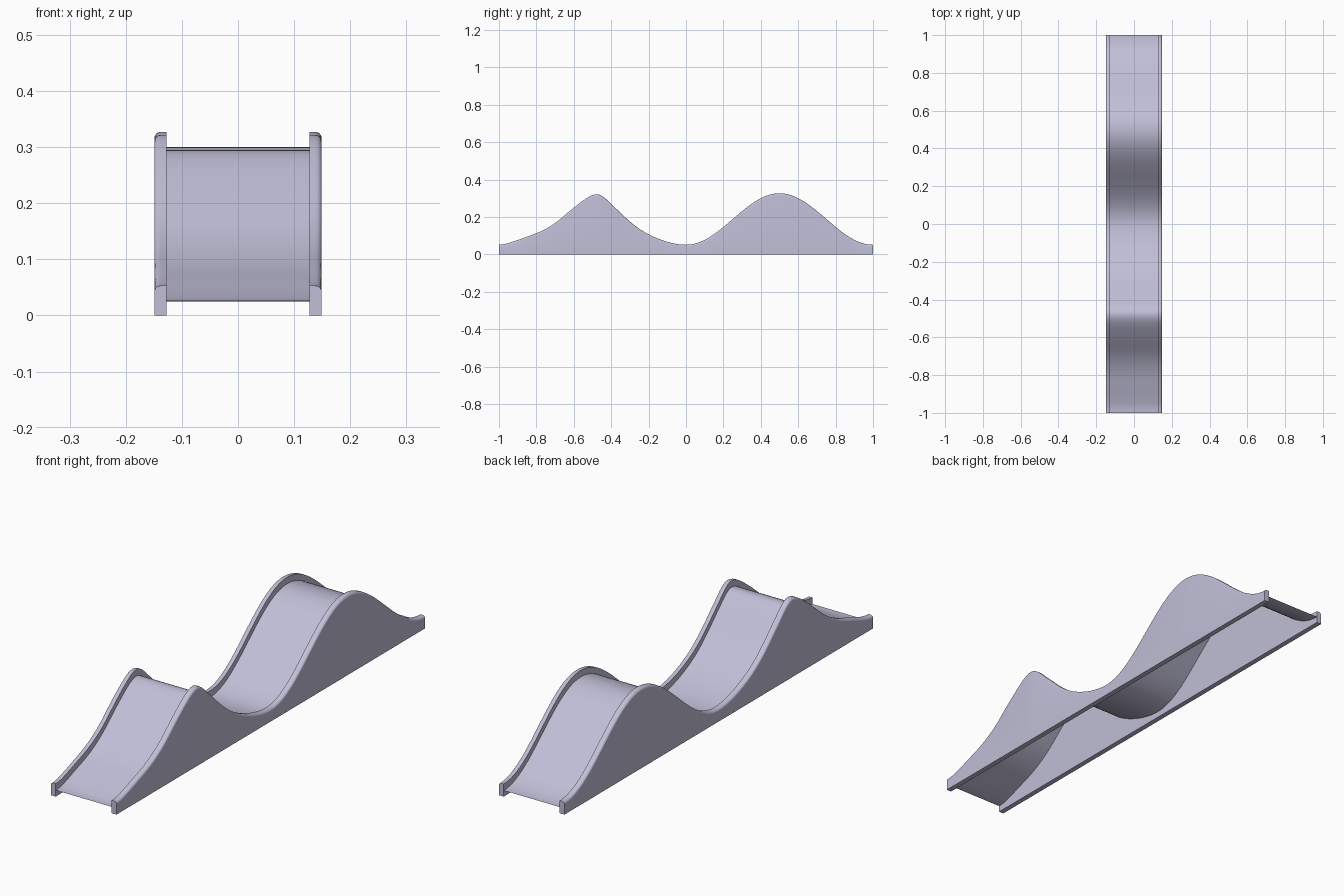
import bpy, bmesh, math

if "Cube" in bpy.data.objects:
    bpy.data.objects.remove(bpy.data.objects["Cube"])

# Crest height of the side walls along the track (y, z)
CREST = [(-1, .053), (-.96, .058), (-.87, .088), (-.78, .122), (-.7, .168), (-.6, .25),
         (-.52, .308), (-.475, .322), (-.44, .307), (-.4, .27), (-.29, .168), (-.21, .113),
         (-.1, .068), (0, .052)]
X_IN, X_OUT, LIP, ROUND = 0.127, 0.149, 0.027, 0.011

paint = bpy.data.materials.new("lavender grey")
paint.diffuse_color = (0.53, 0.52, 0.68, 1)
paint.use_nodes = True
paint.node_tree.nodes["Principled BSDF"].inputs["Base Color"].default_value = paint.diffuse_color


def crest(y):
    """Regular cosine hill at the back, smooth curve through CREST at the front."""
    if y >= 0:
        return 0.1895 - 0.1375 * math.cos(2 * math.pi * y)
    n = len(CREST)
    slope = [0.0] * n
    for i in range(1, n - 1):
        (a, b), (c, d) = CREST[i - 1], CREST[i + 1]
        slope[i] = 0.0 if i == 7 else (d - b) / (c - a)
    i = max(k for k in range(n - 1) if CREST[k][0] <= y + 1e-9)
    (y0, z0), (y1, z1) = CREST[i], CREST[i + 1]
    w = y1 - y0
    t = (y - y0) / w
    return (z0 * (2*t**3 - 3*t**2 + 1) + slope[i] * w * (t**3 - 2*t**2 + t)
            + z1 * (3*t**2 - 2*t**3) + slope[i + 1] * w * (t**3 - t**2))


def loft(name, section, closed):
    """Sweep a height-dependent section along y."""
    bm = bmesh.new()
    rings = []
    for k in range(161):
        y = -1 + k / 80
        rings.append([bm.verts.new((x, y, z)) for x, z in section(crest(y))])
    n = len(rings[0])
    for a, b in zip(rings, rings[1:]):
        for i in range(n if closed else n - 1):
            j = (i + 1) % n
            bm.faces.new((a[i], a[j], b[j], b[i]))
    if closed:
        bm.faces.new(rings[0])
        bm.faces.new(rings[-1][::-1])
        bmesh.ops.recalc_face_normals(bm, faces=bm.faces)
    mesh = bpy.data.meshes.new(name)
    bm.to_mesh(mesh)
    bm.free()
    mesh.materials.append(paint)
    ob = bpy.data.objects.new(name, mesh)
    bpy.context.collection.objects.link(ob)
    bpy.ops.object.select_all(action='DESELECT')
    ob.select_set(True)
    bpy.context.view_layer.objects.active = ob
    bpy.ops.object.shade_smooth_by_angle(angle=math.radians(35))
    return ob


def wall_section(h):
    arc = [(X_OUT - ROUND + ROUND * math.cos(a * math.pi / 12),
            h - ROUND + ROUND * math.sin(a * math.pi / 12)) for a in range(7)]
    return [(X_IN, 0), (X_OUT, 0)] + arc + [(X_IN, h)]


# Side walls with rounded outer top edges
walls = loft("side_walls", wall_section, True)
walls.modifiers.new("mirror", 'MIRROR').use_mirror_merge = False

# Thin sliding deck between the walls
loft("slide_deck", lambda h: [(-X_IN, h - LIP), (X_IN, h - LIP)], False)
